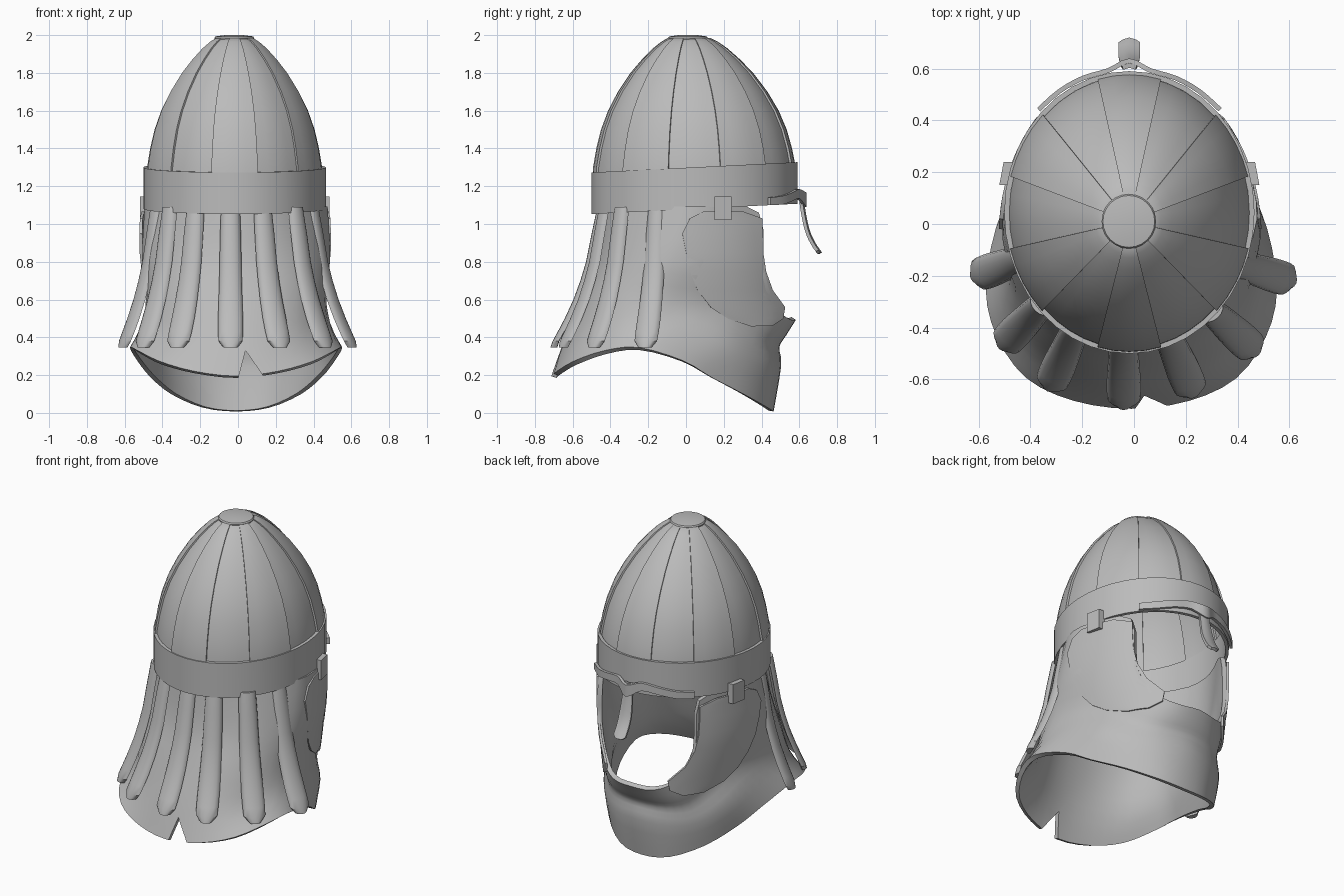
import bpy, bmesh, math
from mathutils import Vector

if "Cube" in bpy.data.objects:
    bpy.data.objects.remove(bpy.data.objects["Cube"])

steel = bpy.data.materials.new("steel_grey")
steel.diffuse_color = (0.5, 0.5, 0.5, 1)
steel.use_nodes = True
steel.node_tree.nodes["Principled BSDF"].inputs["Base Color"].default_value = steel.diffuse_color


def mesh_obj(name, verts, faces):
    me = bpy.data.meshes.new(name)
    me.from_pydata([tuple(v) for v in verts], [], faces)
    bm = bmesh.new()
    bm.from_mesh(me)
    bmesh.ops.recalc_face_normals(bm, faces=bm.faces)
    bm.to_mesh(me)
    bm.free()
    me.materials.append(steel)
    ob = bpy.data.objects.new(name, me)
    bpy.context.collection.objects.link(ob)
    return ob


def grid(name, rows, closed=False, caps="", loop=False, thick=0):
    """Skin rows of points; closed wraps each row, loop joins last row to first,
    caps holds s and/or e to fill the start and end rows."""
    n, m = len(rows[0]), len(rows)
    faces = []
    for r in range(m if loop else m - 1):
        for c in range(n if closed else n - 1):
            a, b, d = r * n, ((r + 1) % m) * n, (c + 1) % n
            faces.append((a + c, a + d, b + d, b + c))
    if "s" in caps:
        faces.append(tuple(range(n)))
    if "e" in caps:
        faces.append(tuple(range((m - 1) * n, m * n)))
    ob = mesh_obj(name, [p for r in rows for p in r], faces)
    if thick:
        s = ob.modifiers.new("thickness", 'SOLIDIFY')
        s.thickness, s.offset = thick, 0
    return ob


def spline(pts, k, closed=False):
    """Catmull-Rom curve through the points with k steps per span."""
    pts = [Vector(p) for p in pts]
    n = len(pts)
    get = (lambda i: pts[i % n]) if closed else (lambda i: pts[max(0, min(n - 1, i))])
    out = []
    for i in range(n if closed else n - 1):
        a, b, c, d = get(i - 1), get(i), get(i + 1), get(i + 2)
        for j in range(k):
            t = j / k
            out.append(0.5 * (2 * b + (c - a) * t + (2 * a - 5 * b + 4 * c - d) * t * t
                              + (3 * b - a - 3 * c + d) * t ** 3))
    return out if closed else out + [pts[-1]]


CX, CY = -0.018, 0.045      # centre of the skull
tilt = lambda y: 0.05 * (y - CY)    # the rim rises toward the face


# Skull: twelve gores, every second one slightly raised
rows = []
for z, k in [(1.2, 1), (1.3, .99), (1.4, .955), (1.5, .905), (1.6, .83), (1.7, .725),
             (1.8, .59), (1.87, .47), (1.93, .35), (1.965, .26), (1.985, .19)]:
    row = []
    for g in range(12):
        lift = 0.012 * (g % 2)
        for j in range(5):
            a = math.radians(g * 30 - 15 + j * 7.5)
            row.append((CX + (.468 * k + lift) * math.cos(a),
                        CY - .035 * (1 - k) + (.53 * k + lift) * math.sin(a), z))
    rows.append(row)
grid("skull", rows, closed=True, caps="e")


def ring(rx, ry, z, n, cx=CX, cy=CY, slope=True):
    pts = []
    for i in range(n):
        a = 2 * math.pi * i / n
        y = cy + ry * math.sin(a)
        pts.append((cx + rx * math.cos(a), y, z + (tilt(y) if slope else 0)))
    return pts


# Crown button
grid("crown_button", [ring(r, r, z, 24, -.02, .01, False) for r, z in
                      [(.1, 1.965), (.105, 1.985), (.1, 1.993), (.05, 2.0)]],
     closed=True, caps="se")

# Rim band
grid("rim_band", [ring(.483 - d, .545 - d, z, 40) for d, z in
                  [(0, 1.08), (0, 1.3), (.02, 1.3), (.02, 1.08)]],
     closed=True, loop=True)

# Neck guard: half of each ring from chin to nape, mirrored, top edge to hem
half_rings = [
    [(0, .57, .50), (.14, .54, .50), (.25, .47, .56), (.335, .41, .75), (.345, .38, 1.06),
     (.455, .15, 1.09), (.455, -.05, 1.09), (.30, -.29, 1.09), (.16, -.385, 1.09), (0, -.42, 1.09)],
    [(0, .52, .42), (.16, .49, .42), (.275, .42, .46), (.36, .32, .60), (.41, .24, .80),
     (.475, .08, .80), (.47, -.13, .82), (.34, -.34, .82), (.17, -.43, .82), (0, -.46, .82)],
    [(0, .48, .35), (.17, .45, .35), (.28, .38, .37), (.355, .28, .46), (.40, .17, .56),
     (.45, 0, .60), (.455, -.22, .62), (.355, -.41, .62), (.19, -.505, .62), (0, -.53, .62)],
    [(0, .49, .25), (.18, .45, .24), (.32, .35, .26), (.42, .22, .34), (.46, .08, .42),
     (.48, -.1, .47), (.475, -.30, .46), (.365, -.49, .41), (.205, -.585, .41), (0, -.62, .41)],
    [(0, .45, .01), (.17, .42, .03), (.33, .30, .10), (.44, .13, .19), (.51, -.02, .275),
     (.55, -.25, .34), (.51, -.43, .32), (.40, -.585, .265), (.22, -.67, .215), (0, -.70, .19)]]
rings = []
for h in half_rings:
    full = h + [(-x, y, z) for x, y, z in h[-2:0:-1]]
    rings.append(spline([(x - .01, y, z) for x, y, z in full], 3, True))
columns = [spline(c, 3) for c in zip(*rings)]
guard = grid("neck_guard", list(zip(*columns)), closed=True, thick=.028)

# Wedge that cuts the notch in the nape hem
tri = [(-.02, .1), (.2, .1), (.04, .33)]
cutter = grid("notch_cutter", [[(x, y, z) for x, z in tri] for y in (-.85, -.45)],
              closed=True, caps="se")
cutter.hide_render = True
cut = guard.modifiers.new("notch", 'BOOLEAN')
cut.operation, cut.object, cut.solver = 'DIFFERENCE', cutter, 'EXACT'

# Cheek plates lying on the guard, and their hanging clips
plate = [(1.065, .09, .30), (1.03, .02, .40), (.95, -.02, .40), (.85, 0, .405),
         (.75, .02, .42), (.65, .06, .455), (.56, .13, .52), (.50, .22, .51), (.46, .34, .45)]
for side, label in ((1, "right"), (-1, "left")):
    rows = []
    for z, y0, y1 in plate:
        rx = .435 + .065 * min(1, max(0, (z - .45) / .35))
        ys = [y0 + (y1 - y0) * j / 10 for j in range(11)]
        rows.append([(-.015 + side * rx * math.sqrt(1 - ((y + .05) / .65) ** 2), y, z)
                     for y in ys])
    grid("cheek_plate_" + label, rows, thick=.015)
    clip = [[(CX + side * x, y, z) for x, y in
             [(.465, .15), (.502, .15), (.485, .24), (.445, .24)]] for z in (1.02, 1.145)]
    grid("clip_" + label, clip, closed=True, caps="se")

# Hanging strips: half-round, flaring outward around the nape
strips = [((-.45, -.14), (-.61, -.2)), ((-.375, -.33), (-.505, -.465)),
          ((-.235, -.425), (-.325, -.625)), ((-.04, -.465), (-.04, -.695)),
          ((.14, -.45), (.225, -.65)), ((.32, -.355), (.465, -.49)),
          ((.415, -.16), (.605, -.22))]
for i, (top, end) in enumerate(strips):
    top, end = Vector(top), Vector(end)
    radial = (top - Vector((CX, CY))).normalized()
    out = ((end - top).normalized() + radial).normalized()
    side = Vector((-out.y, out.x))
    rows = []
    for z, f, w in [(1.09, -.08, .05), (.95, .05, .055), (.8, .18, .058), (.7, .31, .06),
                    (.6, .47, .063), (.5, .67, .066), (.43, .83, .066), (.38, .95, .064),
                    (.345, 1, .036)]:
        c = top.lerp(end, f)
        row = []
        for j in range(9):
            a = math.pi * j / 8
            p = c + side * w * math.cos(a) + out * (.035 * math.sin(a) - .012)
            row.append((p.x, p.y, z))
        rows.append(row)
    grid("hanging_strip_%d" % (i + 1), rows, closed=True, caps="se")

# Brow guard: two eye arches meeting above the nose
brow = [(-.35, 1.10, 1.14), (-.27, 1.105, 1.15), (-.18, 1.125, 1.17), (-.08, 1.135, 1.185),
        (0, 1.09, 1.165)]
brow += [(-x, a, b) for x, a, b in brow[-2::-1]]
lines = [spline([(x + CX, CY + .555 * math.sqrt(1 - (x / .5) ** 2) + .03 * (abs(x) < .05), z)
                 for x, z in ((p[0], p[e]) for p in brow)], 3) for e in (1, 2)]
grid("brow_guard", lines, thick=.018)

# Nose guard
nose = spline([(0, .612, 1.17), (0, .622, 1.08), (0, .645, .97), (0, .675, .90),
               (0, .712, .845)], 3)
rows = []
for i, p in enumerate(nose):
    w = .026 + .014 * min(1, i / 6)
    rows.append([(CX + s * w, p.y - .008 * abs(s), p.z) for s in (-1, -.5, 0, .5, 1)])
rows[-1] = [(CX + (x - CX) * .6, y, z) for x, y, z in rows[-1]]
grid("nose_guard", rows, thick=.018)

# Bake modifiers, then smooth everything while keeping edges crisp
deps = bpy.context.evaluated_depsgraph_get()
meshes = [o for o in bpy.context.scene.objects if o.type == 'MESH' and o != cutter]
baked = {o: bpy.data.meshes.new_from_object(o.evaluated_get(deps)) for o in meshes if o.modifiers}
for o, me in baked.items():
    o.modifiers.clear()
    o.data = me
bpy.data.objects.remove(cutter)
for o in meshes:
    o.select_set(True)
bpy.context.view_layer.objects.active = meshes[0]
bpy.ops.object.shade_smooth_by_angle(angle=math.radians(35))
